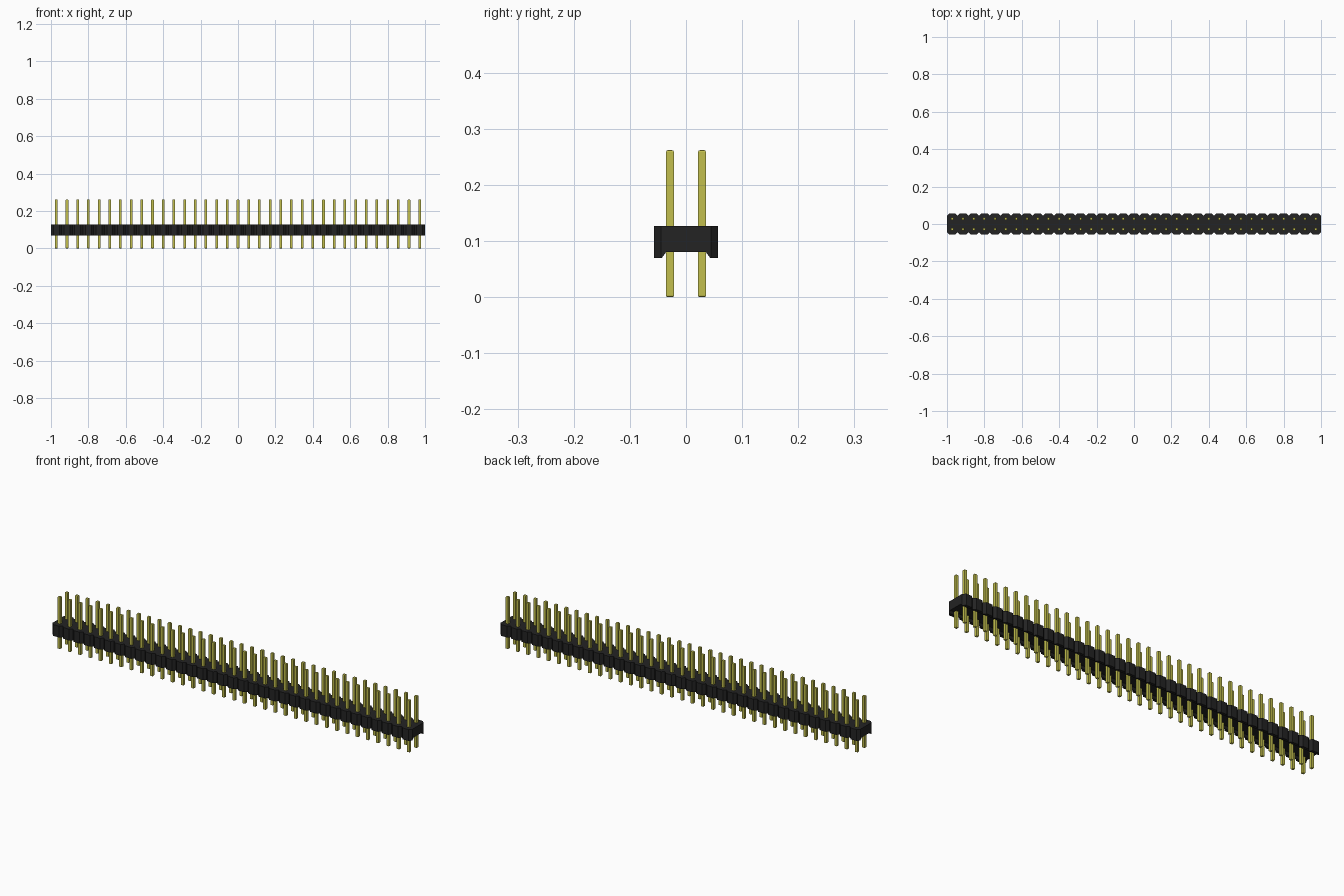
import bpy, bmesh
from mathutils import Matrix, Vector

cube = bpy.data.objects.get("Cube")
if cube:
    bpy.data.objects.remove(cube, do_unlink=True)

COLUMNS = 35
PITCH = 2 / COLUMNS
ROW_Y = PITCH / 2
PIN_WIDTH, PIN_HEIGHT = 0.0138, 0.262
TOP, BOTTOM, CHANNEL = 0.127, 0.07, 0.081
WIDE, NARROW, CHAMFER = 0.0571, 0.0445, 0.0127


def material(name, color):
    mat = bpy.data.materials.new(name)
    mat.use_nodes = True
    mat.diffuse_color = (*color, 1)
    bsdf = mat.node_tree.nodes["Principled BSDF"]
    bsdf.inputs["Base Color"].default_value = (*color, 1)
    bsdf.inputs["Roughness"].default_value = 0.6
    return mat


def add_object(name, bm, mat):
    bmesh.ops.recalc_face_normals(bm, faces=bm.faces)
    mesh = bpy.data.meshes.new(name)
    bm.to_mesh(mesh)
    bm.free()
    mesh.materials.append(mat)
    obj = bpy.data.objects.new(name, mesh)
    bpy.context.collection.objects.link(obj)
    return obj


black = material("black plastic", (0.017, 0.017, 0.017))
gold = material("yellow metal", (0.54, 0.52, 0.075))


# Housing: channelled cross-section lofted along x, pinched between columns
def section(bm, x, w):
    half = [(w, TOP), (w, BOTTOM), (0.043, BOTTOM), (0.035, CHANNEL)]
    ring = half + [(-y, z) for y, z in reversed(half)]
    return [bm.verts.new((x, y, z)) for y, z in ring]


bm = bmesh.new()
rings = [section(bm, -1, NARROW)]
for i in range(COLUMNS):
    x = -1 + i * PITCH
    rings.append(section(bm, x + CHAMFER, WIDE))
    rings.append(section(bm, x + PITCH - CHAMFER, WIDE))
    rings.append(section(bm, x + PITCH, NARROW))
for a, b in zip(rings, rings[1:]):
    for k in range(len(a)):
        n = (k + 1) % len(a)
        bm.faces.new((a[k], a[n], b[n], b[k]))
bm.faces.new(rings[0])
bm.faces.new(rings[-1])
add_object("housing", bm, black)

# Pins: square bars with softened tips, two rows
for name, y in (("front_pins", -ROW_Y), ("back_pins", ROW_Y)):
    bm = bmesh.new()
    size = Matrix.Diagonal((PIN_WIDTH, PIN_WIDTH, PIN_HEIGHT, 1))
    for i in range(COLUMNS):
        place = Matrix.Translation(Vector((-1 + (i + 0.5) * PITCH, y, PIN_HEIGHT / 2)))
        bmesh.ops.create_cube(bm, size=1, matrix=place @ size)
    tips = [e for e in bm.edges if abs(e.verts[0].co.z - e.verts[1].co.z) < 0.01]
    bmesh.ops.bevel(bm, geom=tips, offset=0.003, segments=2, profile=0.5, affect='EDGES')
    add_object(name, bm, gold)
